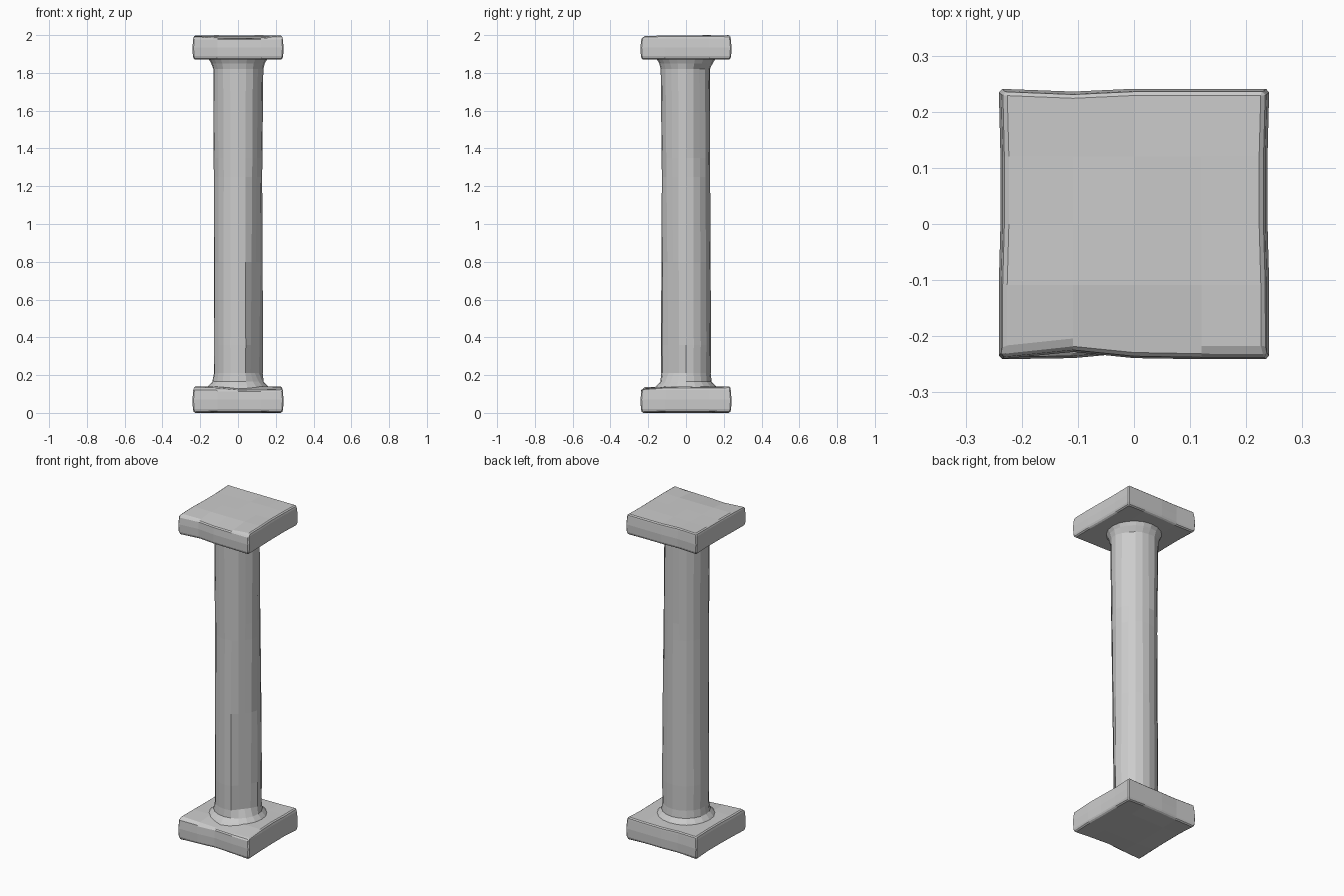
import bpy, bmesh, math, random

if "Cube" in bpy.data.objects:
    bpy.data.objects.remove(bpy.data.objects["Cube"])

random.seed(4)
HALF = 0.241


def finish(name, bm):
    bmesh.ops.recalc_face_normals(bm, faces=bm.faces)
    mesh = bpy.data.meshes.new(name)
    bm.to_mesh(mesh)
    bm.free()
    obj = bpy.data.objects.new(name, mesh)
    bpy.context.collection.objects.link(obj)
    return obj


def worn_slab(name, z0, z1, front, dip, lift):
    """Square block; front = worn-back depth and dip = top edge sag, per column."""
    cols = [-1, -0.45, 0, 0.5, 1]
    rows = [0, 0.14, 0.5, 0.86, 1]
    worn = [0.008, 0.002, 0, 0.004, 1]
    bm = bmesh.new()
    bmesh.ops.create_cube(bm, size=2)
    bmesh.ops.subdivide_edges(bm, edges=bm.edges[:], cuts=3, use_grid_fill=True)
    for v in bm.verts:
        i, j, k = [round((c + 1) * 2) for c in v.co]
        x, y, z = cols[i] * HALF, cols[j] * HALF, z0 + rows[k] * (z1 - z0)
        top = k == 4
        # Worn sides: deepest along the front top edge
        if j == 0:
            y += front[i] + (0.024 if top else worn[k])
        elif j == 4:
            y -= (0.006 if top else worn[k]) + (0.005 if i == 1 else 0)
        if i in (0, 4):
            side = 1 if i == 0 else -1
            x += side * ((0.009 if top else worn[k]) + (0.003 if j in (2, 3) else 0))
        # Sagging top edge, raised underside edge
        if top and j == 0:
            z -= dip[i]
        elif top:
            z -= random.uniform(0, 0.005)
        if k == 0 and (i in (0, 4) or j in (0, 4)):
            z += lift if (i in (1, 2, 3) or j in (1, 2, 3)) else 0
        v.co = (x, y, z)
    obj = finish(name, bm)
    bevel = obj.modifiers.new("chipped_edges", "BEVEL")
    bevel.width = 0.006
    bevel.segments = 1
    bevel.limit_method = "ANGLE"
    bevel.angle_limit = math.radians(50)
    return obj


def worn_shaft(name, sides=20):
    """Flared round shaft, flattened by a few tilted planes."""
    profile = [(0.125, 0.172), (0.145, 0.155), (0.165, 0.136), (0.21, 0.131),
               (0.36, 0.133), (0.8, 0.130), (1.25, 0.128), (1.35, 0.129),
               (1.82, 0.134), (1.85, 0.142), (1.88, 0.158)]
    # direction in degrees, plane distance at the foot and at the head
    flats = [(-38, 0.110, 0.130), (38, 0.138, 0.118), (80, 0.134, 0.122),
             (180, 0.127, 0.130), (-140, 0.128, 0.130)]
    bm = bmesh.new()
    rings = []
    for n, (z, r) in enumerate(profile):
        ring = []
        for s in range(sides):
            a = 2 * math.pi * s / sides
            rr = r
            if 2 < n < 9:
                for deg, foot, head in flats:
                    c = math.cos(a - math.radians(deg))
                    d = foot + (head - foot) * (z - 0.2) / 1.65
                    if c > 0.5:
                        rr = min(rr, d / c)
            ring.append(bm.verts.new((rr * math.cos(a), rr * math.sin(a), z)))
        rings.append(ring)
    for lo, hi in zip(rings, rings[1:]):
        for s in range(sides):
            t = (s + 1) % sides
            bm.faces.new((lo[s], lo[t], hi[t], hi[s]))
    bm.faces.new(rings[0])
    bm.faces.new(rings[-1])
    return finish(name, bm)


# Base block
worn_slab("base_block", 0, 0.14, (0, 0.002, 0.012, 0.004, 0),
          (0.002, 0.008, 0.017, 0.016, 0.012), 0.005)
# Column shaft
worn_shaft("column_shaft")
# Top block
worn_slab("top_block", 1.87, 2.0, (0, 0.013, 0.002, 0, 0),
          (0.007, 0.014, 0.018, 0.014, 0.004), 0.002)
